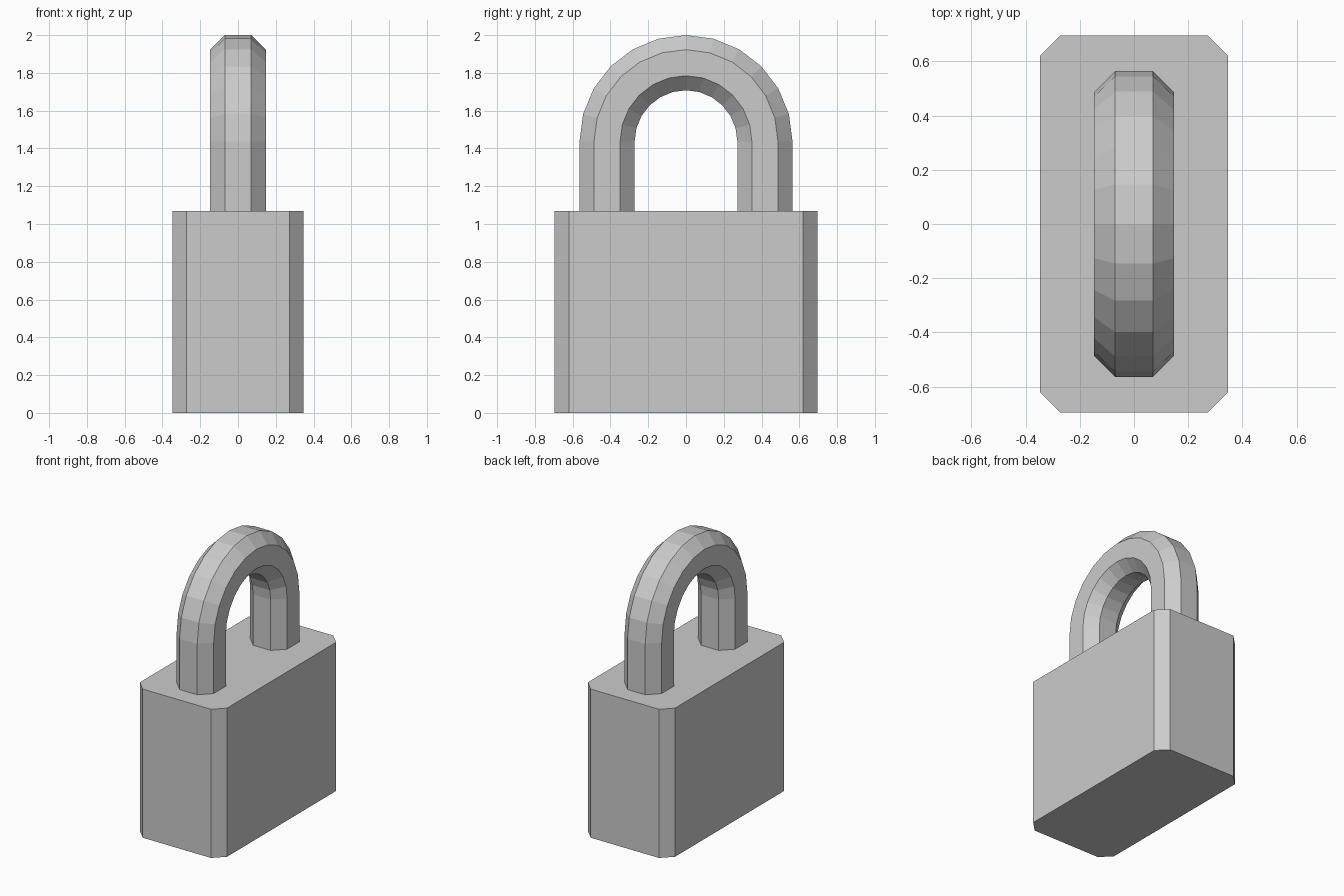
import bpy, bmesh, math

if "Cube" in bpy.data.objects:
    bpy.data.objects.remove(bpy.data.objects["Cube"])


def make_object(name, bm):
    bmesh.ops.recalc_face_normals(bm, faces=bm.faces)
    mesh = bpy.data.meshes.new(name)
    bm.to_mesh(mesh)
    bm.free()
    obj = bpy.data.objects.new(name, mesh)
    bpy.context.collection.objects.link(obj)
    return obj


def chamfered_rect(hx, hy, c):
    return [(hx, -hy + c), (hx, hy - c), (hx - c, hy), (-hx + c, hy),
            (-hx, hy - c), (-hx, -hy + c), (-hx + c, -hy), (hx - c, -hy)]


def loft(name, rings):
    """Skin a list of equal-length point rings and cap both ends."""
    bm = bmesh.new()
    loops = [[bm.verts.new(p) for p in ring] for ring in rings]
    for a, b in zip(loops, loops[1:]):
        for i in range(len(a)):
            j = (i + 1) % len(a)
            bm.faces.new((a[i], a[j], b[j], b[i]))
    bm.faces.new(loops[0])
    bm.faces.new(loops[-1])
    return make_object(name, bm)


# Lock body: block with chamfered vertical corners
BODY_TOP = 1.07
outline = chamfered_rect(0.347, 0.695, 0.075)
loft("lock_body", [[(x, y, z) for x, y in outline] for z in (0, BODY_TOP)])

# Shackle: octagonal bar with straight legs and a half-circle arch
RADIUS, ARCH_Z, STEPS = 0.418, 1.436, 12
section = chamfered_rect(0.147, 0.146, 0.077)


def bar_ring(angle, z):
    return [(x, (RADIUS + r) * math.cos(angle), z + (RADIUS + r) * math.sin(angle))
            for x, r in section]


foot_z = BODY_TOP - 0.01
rings = [bar_ring(0, foot_z)]
rings += [bar_ring(math.pi * i / STEPS, ARCH_Z) for i in range(STEPS + 1)]
rings.append(bar_ring(math.pi, foot_z))
loft("shackle", rings)
